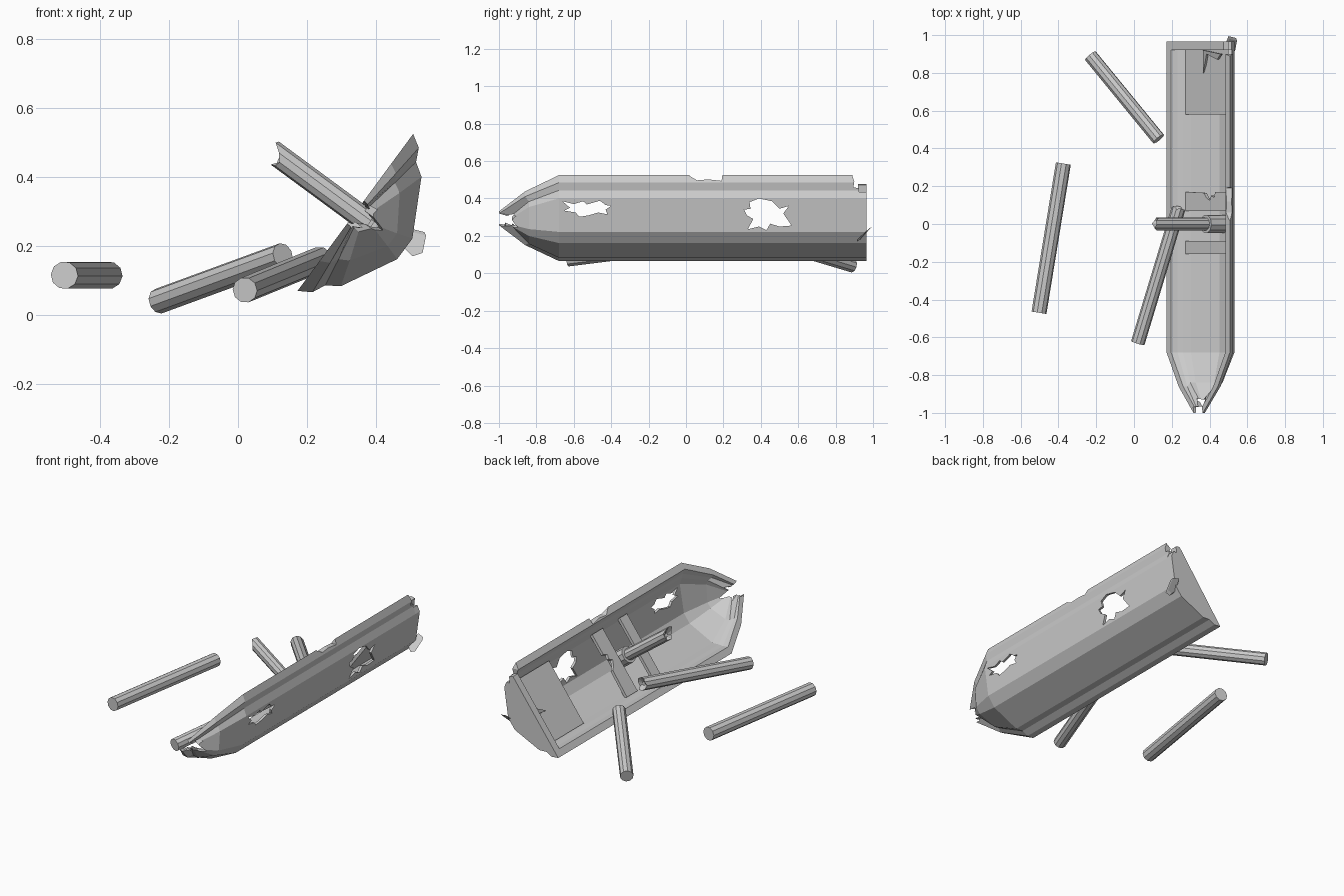
import bpy, bmesh, math, random
from mathutils import Vector

if "Cube" in bpy.data.objects:
    bpy.data.objects.remove(bpy.data.objects["Cube"])

random.seed(4)
# Heeled-over boat frame: u runs across the rim, d down towards the keel
O = Vector((0.34, 0, 0.297))
U = Vector((0.593, 0, 0.805))
D = Vector((0.805, 0, -0.593))


def P(u, y, d):
    return O + U * u + D * d + Vector((0, y, 0))


def finish(name, bm):
    bmesh.ops.recalc_face_normals(bm, faces=bm.faces)
    me = bpy.data.meshes.new(name)
    bm.to_mesh(me)
    bm.free()
    ob = bpy.data.objects.new(name, me)
    bpy.context.collection.objects.link(ob)
    return ob


def loft(name, rings):
    bm = bmesh.new()
    rows = [[bm.verts.new(p) for p in r] for r in rings]
    n = len(rows[0])
    for a, b in zip(rows, rows[1:]):
        for i in range(n):
            j = (i + 1) % n
            bm.faces.new((a[i], a[j], b[j], b[i]))
    bm.faces.new(rows[0])
    bm.faces.new(rows[-1][::-1])
    return finish(name, bm)


def prism(name, pts, off):
    off = Vector(off)
    return loft(name, [[Vector(p) for p in pts], [Vector(p) + off for p in pts]])


def log(name, p0, p1, r, jag=0, n=10):
    p0, p1 = Vector(p0), Vector(p1)
    ax = (p1 - p0).normalized()
    s = ax.cross(Vector((0.1, 0.2, 1))).normalized()
    t = ax.cross(s)
    rim = [s * r * math.cos(k * math.tau / n) + t * r * math.sin(k * math.tau / n) for k in range(n)]
    top = [p1 + v + ax * random.uniform(-jag, jag) for v in rim]
    rings = [[p0 + v for v in rim], top]
    if jag:
        rings.append([p1 - ax * jag + v * 0.3 for v in rim])
    return loft(name, rings)


def cut(ob, cutter):
    cutter.hide_render = True
    m = ob.modifiers.new("cut", "BOOLEAN")
    m.operation, m.object, m.solver = "DIFFERENCE", cutter, "EXACT"
    dg = bpy.context.evaluated_depsgraph_get()
    me = bpy.data.meshes.new_from_object(ob.evaluated_get(dg))
    ob.modifiers.clear()
    ob.data = me
    bpy.data.objects.remove(cutter)


# Hull shell with flared rim, tapering to the bow
outer = [(0.2825, 0), (0.26, 0.037), (0.222, 0.055), (0.197, 0.093), (0.037, 0.178)]
inner = [(0.242, 0), (0.225, 0.03), (0.207, 0.052), (0.183, 0.086), (0.032, 0.163)]


def section(y, su, sd, rake):
    o, i = [], []
    for (uo, do), (ui, di) in zip(outer, inner):
        yy = y + (rake if do > 0.05 else 0)
        o.append((uo * su, yy, do * sd))
        i.append((max(0.004, uo * su - (uo - ui)), yy, max(0, do * sd - (do - di))))
    half = lambda q: [(-u, y, d) for u, y, d in q]
    return [P(*p) for p in half(o) + o[::-1] + i + half(i)[::-1]]


hull = loft("hull", [section(*s) for s in (
    (0.925, 1, 1, 0), (-0.68, 1, 1, 0), (-0.86, 0.62, 0.75, 0.02), (-1.0, 0.15, 0.4, 0.07))])

# Torn holes in the upper side and chipped rim
holes = [
    [(-.66, .385), (-.6, .37), (-.55, .385), (-.53, .368), (-.46, .388), (-.43, .365), (-.4, .36),
     (-.43, .34), (-.42, .315), (-.47, .325), (-.52, .31), (-.57, .302), (-.59, .325), (-.65, .335), (-.62, .35)],
    [(.31, .34), (.345, .345), (.34, .38), (.39, .4), (.46, .385), (.5, .345), (.55, .36), (.52, .32),
     (.565, .255), (.5, .25), (.45, .265), (.43, .23), (.39, .25), (.33, .235), (.36, .29), (.325, .31)],
    [(.01, .56), (.02, .52), (.06, .497), (.12, .502), (.19, .494), (.2, .56)],
    [(.88, .56), (.89, .52), (.9, .49), (.895, .46), (.95, .45), (.95, .56)],
]
for h in holes:
    cut(hull, prism("hole_cutter", [(0.37, y, z) for y, z in h], (0.4, 0, 0)))
# Split bow tip
bow = [(-.045, -1.06), (-.04, -1), (-.045, -.97), (-.022, -.965), (-.04, -.92), (-.01, -.93),
       (.005, -.895), (.02, -.93), (.045, -.91), (.03, -.96), (.04, -1), (.045, -1.06)]
cut(hull, prism("bow_cutter", [P(u, y, -0.1) for u, y in bow], D * 0.4))

# Transom board with its upper corner broken
tr = [(-u, d) for u, d in outer] + [(.037, .178), (.197, .093), (.215, .06), (.2, .045), (.235, .025), (.225, 0)]
prism("transom", [P(u, 0.92, d) for u, d in tr], (0, 0.045, 0))

# Stern seat and the two thwarts (one splintered)
def board(name, pts, d=0.06):
    return prism(name, [P(u, y, d) for u, y in pts], D * 0.018)


board("stern_seat", [(-.195, .58), (.195, .58), (.195, .92), (-.195, .92)])
board("front_thwart", [(-.195, -.16), (.195, -.16), (.195, -.09), (-.195, -.09)])
board("broken_thwart", [(-.195, .07), (.195, .07), (.195, .17), (.07, .17), (.06, .14), (.035, .15),
                        (.02, .125), (-.01, .14), (-.03, .165), (-.195, .17)])

# Mast stump and its socket
log("mast_stump", P(0, 0, 0.165), P(0, 0, -0.285), 0.034, 0.025)
log("mast_socket", P(0, 0, 0.17), P(0, 0, 0.05), 0.05)

# Rim pad below the chipped edge
prism("rim_pad", [(.5, -.04, .45), (.5, .28, .45), (.5, .28, .483), (.5, -.04, .483)], (0.015, 0, 0))

# Splinters around the stern
prism("outer_splinter", [(.48, .94, .2), (.5, .995, .25), (.54, .985, .24), (.53, .93, .19), (.5, .93, .18)],
      (0.005, -0.015, -0.01))
prism("rim_splinter", [P(.16, .9, .03), P(.1, .87, .05), P(.02, .9, .04), P(-.03, .8, .055),
                       P(-.02, .92, .045)], D * 0.012)

# Loose timbers lying beside the wreck
log("loose_pole_far", (-.503, -.47, .115), (-.374, .32, .115), 0.04)
log("loose_pole_front", (.02, -.63, .072), (.235, .08, .16), 0.037, 0.012)
log("loose_pole_back", (-.23, .89, .04), (.13, .45, .172), 0.037)
